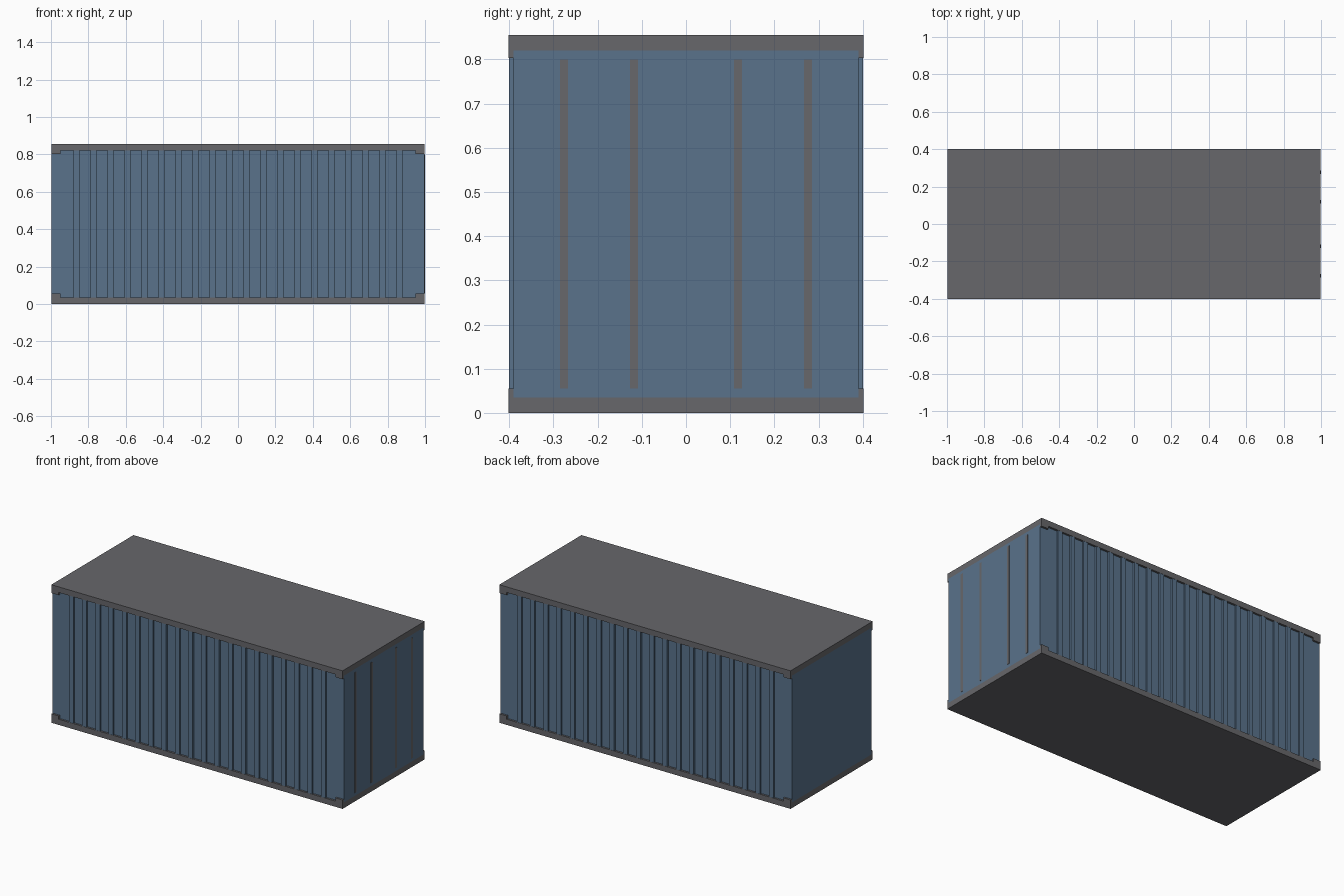
import bpy

if "Cube" in bpy.data.objects:
    bpy.data.objects.remove(bpy.data.objects["Cube"])

L, W, H = 0.998, 0.402, 0.855     # half length, half width, height
RAIL, WALL = 0.035, 0.39          # slab thickness, half width of inner wall


def material(name, color):
    m = bpy.data.materials.new(name)
    m.diffuse_color = color
    m.use_nodes = True
    m.node_tree.nodes["Principled BSDF"].inputs["Base Color"].default_value = m.diffuse_color
    return m


blue = material("blue_paint", (0.10, 0.17, 0.26, 1))
grey = material("dark_grey_steel", (0.135, 0.135, 0.145, 1))


def box(name, x, y, z, mat):
    """Box from (min, max) ranges on each axis."""
    bpy.ops.mesh.primitive_cube_add(
        size=1, location=[(a + b) / 2 for a, b in (x, y, z)])
    ob = bpy.context.object
    ob.name = name
    ob.scale = [b - a for a, b in (x, y, z)]
    bpy.ops.object.transform_apply(location=True, rotation=False, scale=True)
    ob.data.materials.append(mat)
    return ob


def mirror(ob, x=False, y=False):
    mod = ob.modifiers.new("mirror", 'MIRROR')
    mod.use_axis = (x, y, False)
    return ob


# Re-centre transforms so mirrored parts flip around the world origin
def mirrored_box(name, x, y, z, mat, mx, my):
    ob = box(name, x, y, z, mat)
    return mirror(ob, mx, my)


# Main body
box("body", (-L, L), (-WALL, WALL), (RAIL, H - RAIL), blue)

# Floor and roof slabs
box("floor_frame", (-L, L), (-W, W), (0, RAIL), grey)
box("roof_frame", (-L, L), (-W, W), (H - RAIL, H), grey)

# Corner castings on both long sides
for label, z in (("lower", (RAIL, 0.055)), ("upper", (0.803, H - RAIL))):
    mirrored_box(label + "_corner_casting", (0.948, L), (WALL, W), z,
                 grey, True, True)

# Raised vertical ribs along both long sides
COUNT, PITCH, HALF = 20, 0.0909, 0.0155
for i in range(COUNT):
    x = (i - (COUNT - 1) / 2) * PITCH
    mirrored_box("side_rib", (x - HALF, x + HALF), (WALL, W - 0.001),
                 (RAIL, H - RAIL), blue, False, True)

# Door locking bars on the right end
for y in (0.118, 0.276):
    mirrored_box("door_bar", (L, 1.0), (y - 0.009, y + 0.009),
                 (0.055, 0.80), grey, False, True)
